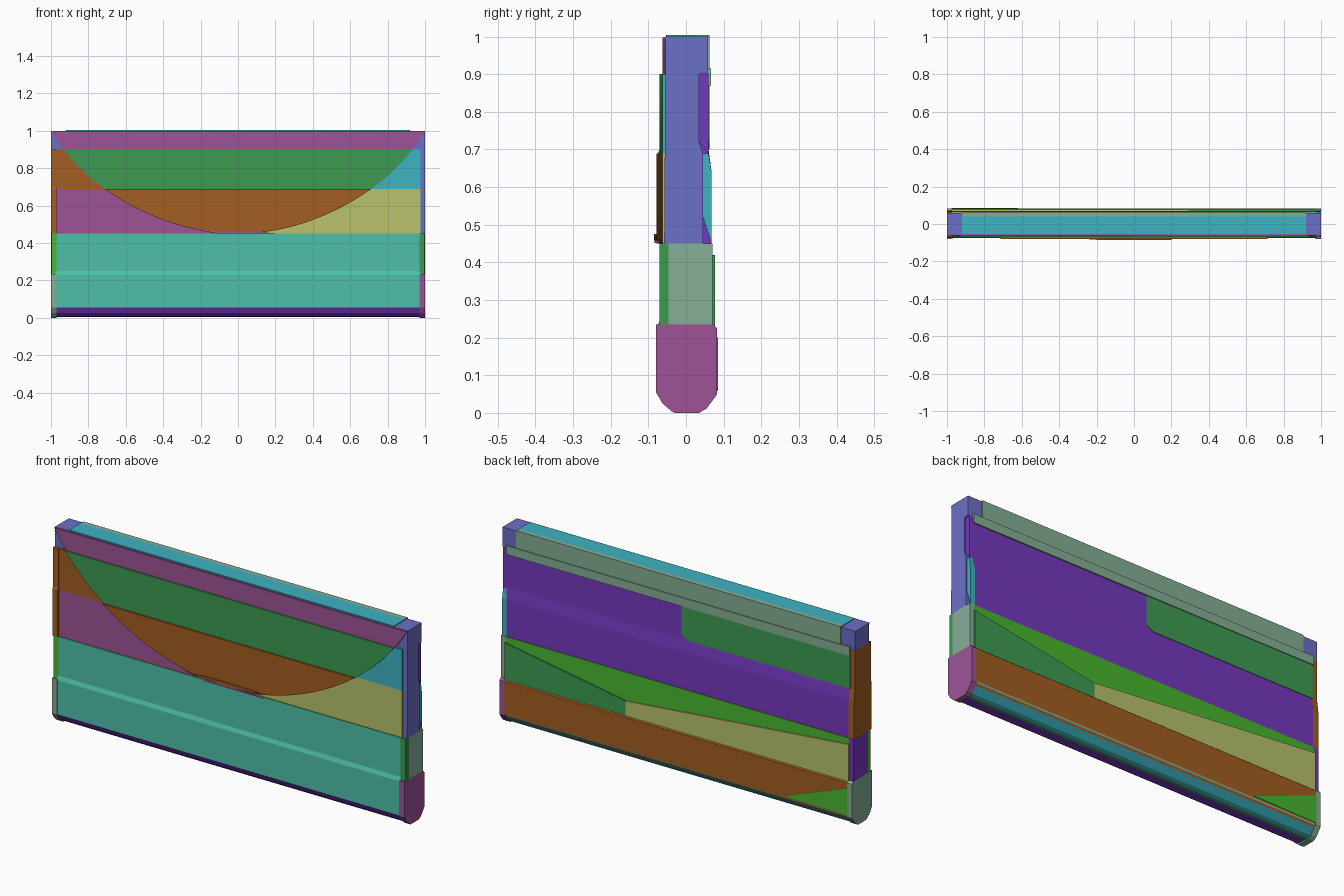
import bpy, bmesh

cube = bpy.data.objects.get("Cube")
if cube:
    bpy.data.objects.remove(cube, do_unlink=True)

COLOURS = {"teal": "4FC0A9", "periwinkle": "6B70C6", "magenta": "9E5496",
           "green": "3D9A52", "brown": "A35E21", "cyan": "3DB3C2",
           "olive": "B8C26C", "purple": "7638C0", "lime": "4AB72F", "sage": "86AF96"}


def linear(h):
    c = [int(h[i:i + 2], 16) / 255 for i in (0, 2, 4)]
    return [v / 12.92 if v < 0.04 else ((v + 0.055) / 1.055) ** 2.4 for v in c] + [1]


MATS = {}
for label, code in COLOURS.items():
    m = bpy.data.materials.new(label)
    m.use_nodes = True
    m.diffuse_color = linear(code)
    m.node_tree.nodes["Principled BSDF"].inputs["Base Color"].default_value = linear(code)
    MATS[label] = m


def prism(name, pts, lo, hi, place, colours):
    """Extrude a 2D outline; colours is one name, or one name per outline edge."""
    if isinstance(colours, str):
        colours = [colours] * len(pts)
    slots = list(dict.fromkeys(colours))
    bm = bmesh.new()
    a = [bm.verts.new(place(p, lo)) for p in pts]
    b = [bm.verts.new(place(p, hi)) for p in pts]
    n = len(pts)
    for i, c in enumerate(colours):
        j = (i + 1) % n
        bm.faces.new((a[i], a[j], b[j], b[i])).material_index = slots.index(c)
    bm.faces.new(a[::-1])
    bm.faces.new(b)
    bmesh.ops.recalc_face_normals(bm, faces=bm.faces)
    mesh = bpy.data.meshes.new(name)
    bm.to_mesh(mesh)
    bm.free()
    for s in slots:
        mesh.materials.append(MATS[s])
    bpy.context.collection.objects.link(bpy.data.objects.new(name, mesh))


def bar(name, pts, x0, x1, colours):       # outline in (y, z), run along x
    prism(name, pts, x0, x1, lambda p, d: (d, p[0], p[1]), colours)


def plate(name, pts, y0, y1, colours):     # outline in (x, z), thickness in y
    prism(name, pts, y0, y1, lambda p, d: (p[0], d, p[1]), colours)


def rect(a0, a1, z0, z1):
    return [(a0, z0), (a1, z0), (a1, z1), (a0, z1)]


IN = 0.975  # inner face of the end caps

# Lower body: one section with a colour per edge
section = [((-.068, .45), "teal"), ((-.068, .25), "teal"), ((-.076, .23), "teal"),
           ((-.076, .055), "purple"), ((-.06, .026), "purple"), ((-.035, .008), "purple"),
           ((.015, .005), "green"), ((.03, .006), "cyan"), ((.048, .012), "cyan"),
           ((.075, .04), "brown"), ((.08, .05), "sage"), ((.083, .058), "brown"),
           ((.083, .225), "brown"), ((.07, .235), "lime"), ((.07, .45), "lime")]
bar("lower_body", [p for p, c in section], -IN, IN, [c for p, c in section])

# Upper body with a purple back
bar("upper_body", [(-.055, .45), (.067, .45), (.067, .64), (.06, .7), (.06, .9), (-.055, .9)],
    -IN, IN, "purple")

# Top rail
bar("top_rail", rect(-.055, .058, .9, 1.0), -1, 1, "periwinkle")
bar("top_cover", rect(-.053, .04, .99, 1.004), -.92, .92, "cyan")
bar("top_back_strip", rect(.04, .062, .9, 1.004), -.92, .92, "sage")
bar("back_lip", rect(.05, .067, .87, .915), -IN, IN, "sage")

# End caps
foot = [(-.08, .235), (-.08, .055), (-.062, .025), (-.038, .004), (-.03, 0), (.035, 0),
        (.055, .012), (.083, .05), (.083, .225), (.072, .235)]
for side, sx in (("left", 1), ("right", -1)):
    def cap(part, pts, colour, out=1.0):
        bar(side + "_" + part, pts, sx * .97, sx * out, colour)
    pos = sx > 0
    cap("foot_cap", foot, "magenta" if pos else "sage")
    cap("middle_cap", rect(-.047, .07, .235, .45), "sage" if pos else "purple")
    cap("middle_cap_front", rect(-.07, -.047, .235, .45), "green" if pos else "lime", .998)
    if pos:
        cap("upper_cap", [(-.058, .45), (.045, .45), (.045, .69), (.035, .72),
                          (.035, .9), (-.055, .9)], "periwinkle")
        cap("cap_back_low", [(.045, .52), (.068, .45), (.068, .64), (.06, .69),
                             (.045, .69)], "cyan", .995)
        cap("cap_back_high", [(.035, .72), (.06, .69), (.06, .9), (.035, .9)], "purple", .995)
    else:
        cap("upper_cap", [(-.075, .45), (.068, .45), (.068, .64), (.06, .7),
                          (.06, .9), (-.07, .9), (-.07, .7), (-.075, .69)], "brown")

# Flat front fields beside the arch
for name, x0, x1, z0, z1, c in (("right_upper_field", -IN, 0, .69, .9, "brown"),
                                ("right_lower_field", -IN, 0, .45, .69, "magenta"),
                                ("left_upper_field", 0, IN, .69, .9, "cyan"),
                                ("left_lower_field", 0, IN, .45, .69, "olive")):
    plate(name, rect(x0, x1, z0, z1), -.063, -.05, c)


# Arched front panels, split into horizontal bands
def arch(x):
    return .45 + .46 * x ** 2 + .09 * x ** 8


def half_width(z):
    lo, hi = 0, 1.02
    for _ in range(30):
        mid = (lo + hi) / 2
        lo, hi = (mid, hi) if arch(mid) < z else (lo, mid)
    return lo


def band(name, z0, z1, y, colour):
    w0, w1 = half_width(z0), half_width(z1)
    xs = [w0 + (w1 - w0) * i / 12 for i in range(13)]
    right = [(x, arch(x)) for x in xs]
    left = [(-x, z) for x, z in reversed(right) if x > 1e-4]
    plate(name, right + left, y, -.05, colour)


band("arch_low_panel", .45, .69, -.079, "brown")
band("arch_middle_panel", .69, .9, -.07, "green")
band("arch_top_panel", .9, .998, -.062, "magenta")
plate("arch_ridge", [(-.2, .47), (0, .458), (.2, .47), (.14, .476), (-.14, .476)],
      -.085, -.07, "brown")
plate("arch_sill", [(-.24, .475), (-.12, .452), (.2, .452), (.1, .46), (-.1, .461)],
      -.084, -.07, "magenta")

# Back panels
plate("back_patch", [(-IN, .7), (-.06, .7), (-.02, .72), (-.02, .87), (-IN, .87)],
      .05, .063, "green")
plate("back_left_panel", [(IN, .42), (IN, .23), (.29, .23), (.29, .305)], .06, .077, "green")
plate("back_right_panel", [(.29, .305), (.29, .23), (-IN, .23), (-IN, .42)], .06, .077, "olive")
plate("back_corner", [(-.62, .065), (-IN, .06), (-IN, .2)], .075, .085, "lime")
